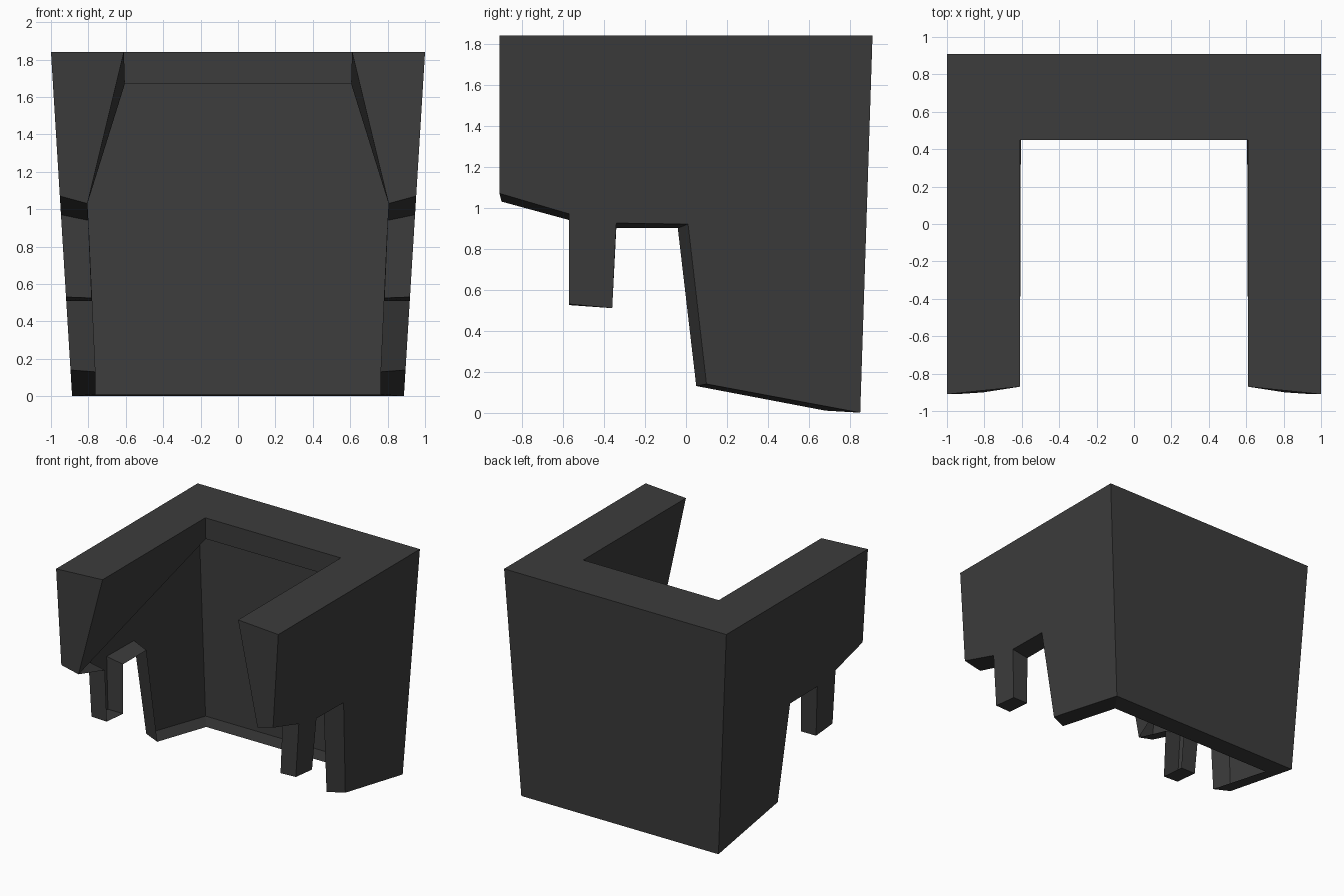
import bpy
import bmesh

cube = bpy.data.objects.get("Cube")
if cube:
    bpy.data.objects.remove(cube, do_unlink=True)

TOP = 1.84
FOOT = 0.887

charcoal = bpy.data.materials.new("charcoal_grey")
charcoal.use_nodes = True
colour = (0.045, 0.045, 0.045, 1)
charcoal.diffuse_color = colour
charcoal.node_tree.nodes["Principled BSDF"].inputs["Base Color"].default_value = colour


def on_side(y, z):
    """Point on the tapering outer side plane."""
    return (FOOT + (1 - FOOT) * z / TOP, y, z)


def make_part(name, faces):
    """Build one half from faces given as point lists, mirrored across x."""
    bm = bmesh.new()
    for points in faces:
        bm.faces.new([bm.verts.new(p) for p in points])
    bmesh.ops.remove_doubles(bm, verts=bm.verts, dist=0.0005)
    mesh = bpy.data.meshes.new(name)
    bm.to_mesh(mesh)
    bm.free()
    mesh.materials.append(charcoal)
    obj = bpy.data.objects.new(name, mesh)
    bpy.context.collection.objects.link(obj)
    mirror = obj.modifiers.new("mirror", 'MIRROR')
    mirror.use_clip = True
    return obj


def strip(a, b):
    """Quads bridging two matching paths."""
    return [(a[i], a[i + 1], b[i + 1], b[i]) for i in range(len(a) - 1)]


# Outer side outline: front edge, notch, middle leg, gap, rear leg, back corner
outline = [on_side(y, z) for y, z in (
    (-0.91, TOP), (-0.91, 1.07), (-0.57, 0.97), (-0.57, 0.53), (-0.36, 0.51),
    (-0.34, 0.925), (0.01, 0.92), (0.10, 0.14), (0.85, 0.0))]
# Matching inner edge of the rim
inner = [(0.61, -0.87, TOP), (0.805, -0.90, 1.03), (0.80, -0.57, 0.94),
         (0.782, -0.57, 0.525), (0.782, -0.36, 0.51), (0.797, -0.34, 0.90),
         (0.797, -0.04, 0.90), (0.762, 0.05, 0.13), (0.762, 0.68, 0.01)]
back_top = (1, 0.91, TOP)

# Thin outer walls
make_part("side_walls", [outline + [back_top]])
make_part("back_wall", [(outline[-1], (0, 0.85, 0), (0, 0.91, TOP), back_top)])

# Rim turned inward along the front, legs and bottom
make_part("lower_rim", strip(inner + [(0, 0.68, 0.01)], outline + [(0, 0.85, 0)]))

# Wide flat top, and the lip hanging from its inner edge
top_inner = [inner[0], (0.61, 0.45, TOP), (0, 0.45, TOP)]
make_part("top_rim", strip([outline[0], back_top, (0, 0.91, TOP)], top_inner))
make_part("inner_lip", strip(top_inner, [inner[1], (0.605, 0.45, 1.67), (0, 0.45, 1.67)]))
